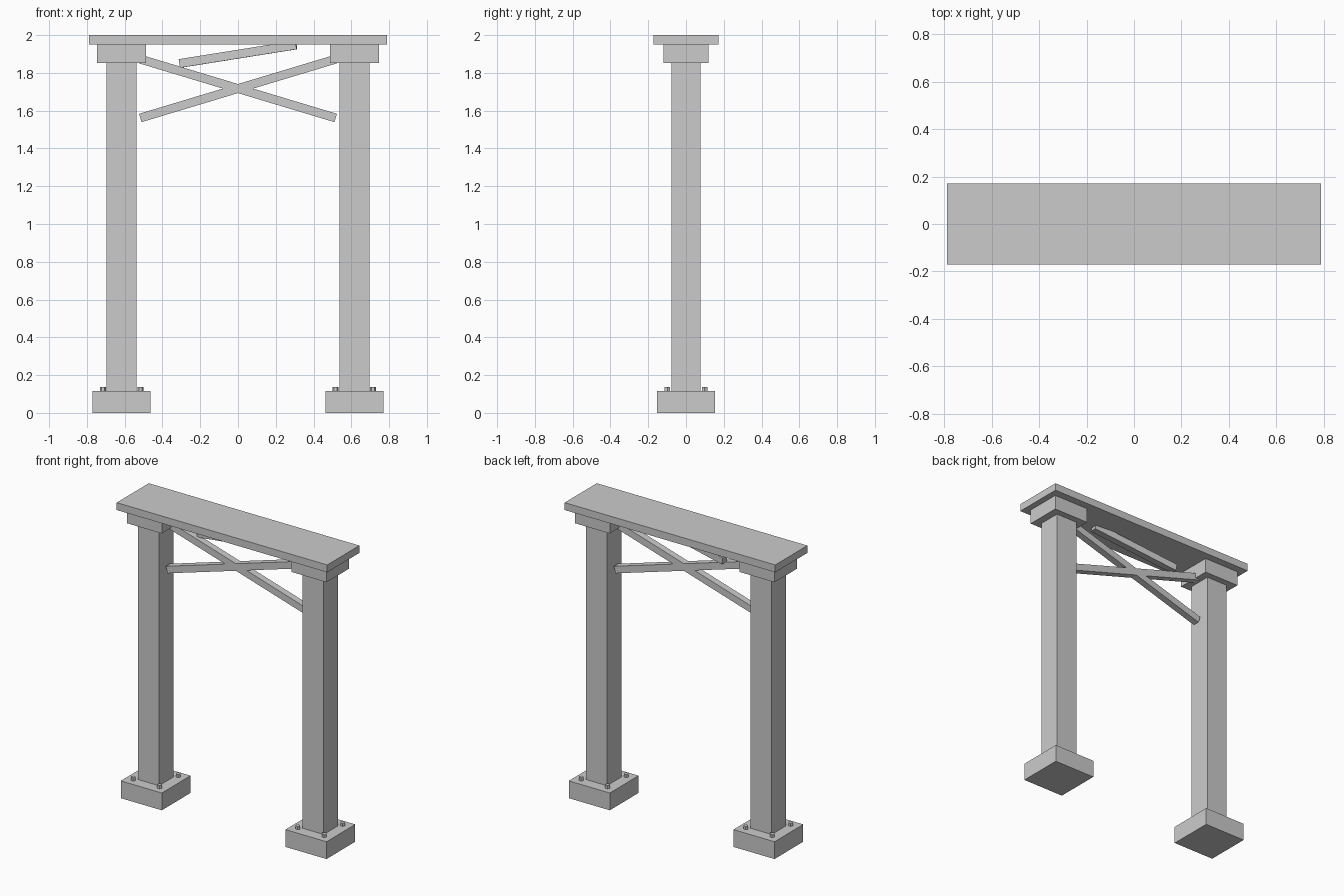
import bpy
from math import radians

if "Cube" in bpy.data.objects:
    bpy.data.objects.remove(bpy.data.objects["Cube"])


def box(name, center, size, rot=(0, 0, 0)):
    bpy.ops.mesh.primitive_cube_add(size=1, location=center, rotation=rot)
    ob = bpy.context.object
    ob.name = name
    ob.scale = size
    return ob


def slab(name, x, sx, sy, z0, z1):
    return box(name, (x, 0, (z0 + z1) / 2), (sx, sy, z1 - z0))


# Lintel across the top
slab("top_slab", 0, 1.575, 0.343, 1.95, 2.0)

# Two posts with footing, capital and anchor bolts
for side, s in (("left", -1), ("right", 1)):
    x = s * 0.616
    slab(side + "_footing", x, 0.307, 0.307, 0, 0.117)
    slab(side + "_post", x, 0.158, 0.154, 0.117, 1.852)
    slab(side + "_capital", x, 0.26, 0.24, 1.852, 1.95)
    for bx in (-0.099, 0.099):
        for by in (-0.099, 0.099):
            bpy.ops.mesh.primitive_cylinder_add(
                vertices=6, radius=0.016, depth=0.03,
                location=(x + bx, by, 0.123), rotation=(0, 0, radians(30)))
            bpy.context.object.name = side + "_anchor_bolt"

    # Crossed brace
    box(side + "_cross_brace", (0, 0, 1.717), (1.08, 0.046, 0.046),
        (0, radians(16.75 * s), 0))

# Loose short beam wedged under the lintel
box("loose_beam", (0, 0, 1.899), (0.627, 0.046, 0.046),
    (0, radians(-9), radians(-5)))
